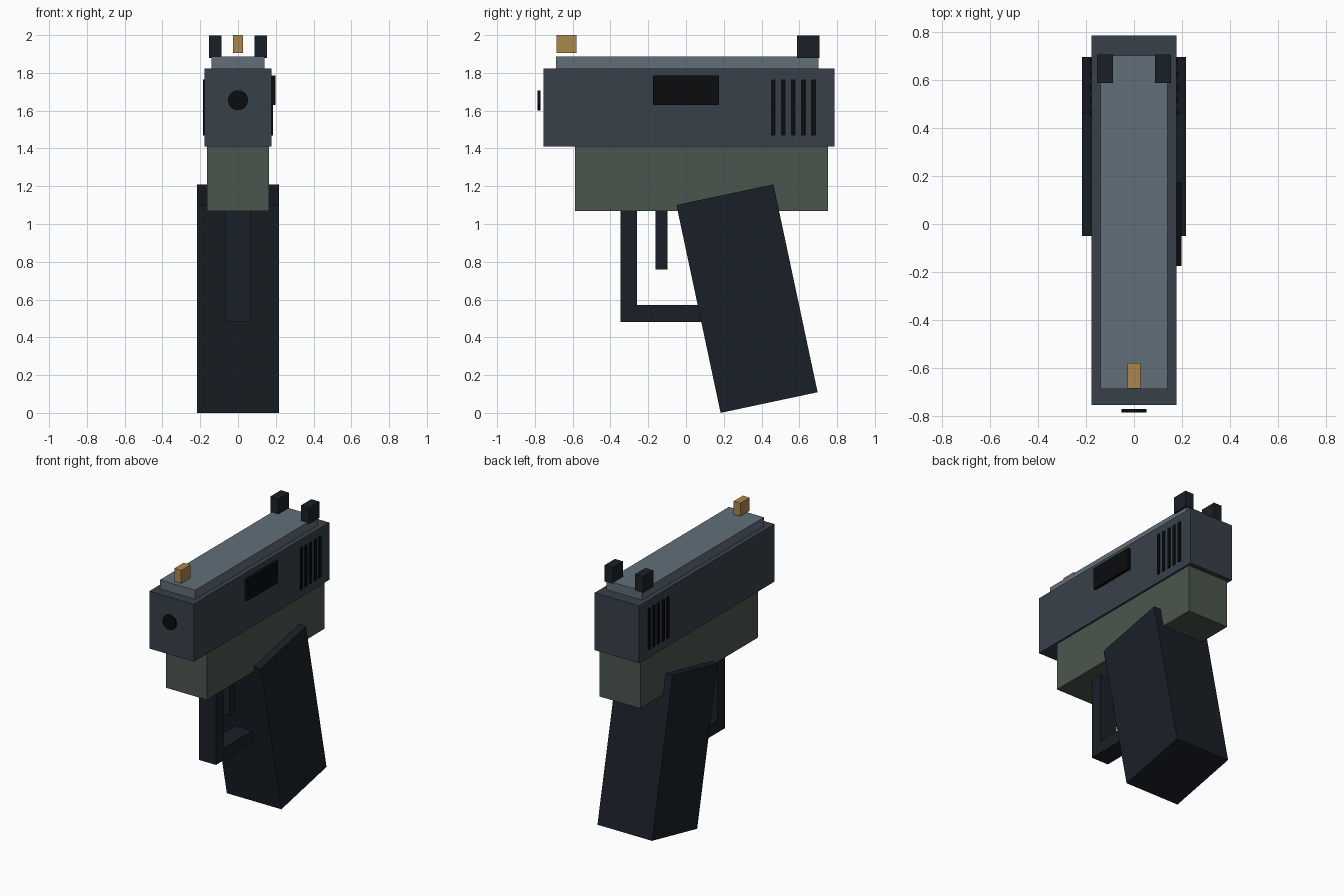
import bpy
from math import radians

if "Cube" in bpy.data.objects:
    bpy.data.objects.remove(bpy.data.objects["Cube"])


def material(name, rgb):
    # sRGB 0-255 to linear viewport colour
    m = bpy.data.materials.new(name)
    m.diffuse_color = [(c / 255) ** 2.2 for c in rgb] + [1.0]
    m.use_nodes = True
    m.node_tree.nodes["Principled BSDF"].inputs["Base Color"].default_value = m.diffuse_color
    return m


STEEL = material("steel", (58, 66, 74))
LIGHT_STEEL = material("light_steel", (98, 110, 120))
OLIVE = material("olive", (76, 86, 78))
POLYMER = material("polymer", (32, 37, 44))
BLACK = material("black", (18, 20, 22))
BRASS = material("brass", (170, 134, 80))


def box(name, x, y, z, mat, tilt=0):
    """Box from (min, max) ranges, optionally tilted about its centre."""
    spans = (x, y, z)
    bpy.ops.mesh.primitive_cube_add(size=1, location=[(a + b) / 2 for a, b in spans])
    ob = bpy.context.object
    ob.name = name
    for v in ob.data.vertices:
        for i, (a, b) in enumerate(spans):
            v.co[i] *= b - a
    ob.rotation_euler.x = radians(tilt)
    ob.data.materials.append(mat)
    return ob


# Upper body
box("slide", (-0.177, 0.177), (-0.755, 0.785), (1.41, 1.823), STEEL)
box("top_rib", (-0.14, 0.14), (-0.687, 0.702), (1.82, 1.888), LIGHT_STEEL)
box("frame", (-0.163, 0.163), (-0.588, 0.752), (1.068, 1.41), OLIVE)

# Raked grip
box("grip", (-0.217, 0.217), (0.0605, 0.5855), (0.0425, 1.1675), POLYMER, tilt=12)

# Trigger and guard
box("guard_post", (-0.068, 0.068), (-0.347, -0.26), (0.482, 1.08), POLYMER)
box("guard_bar", (-0.068, 0.068), (-0.26, 0.12), (0.482, 0.57), POLYMER)
box("trigger", (-0.045, 0.045), (-0.162, -0.098), (0.758, 1.08), POLYMER)

# Muzzle disc
bpy.ops.mesh.primitive_cylinder_add(vertices=20, radius=0.053, depth=0.014,
                                    location=(0, -0.778, 1.655),
                                    rotation=(radians(90), 0, 0))
muzzle = bpy.context.object
muzzle.name = "muzzle"
muzzle.data.materials.append(BLACK)

# Ejection port, right side only
box("ejection_port", (0.17, 0.198), (-0.176, 0.174), (1.63, 1.785), BLACK)

# Sights
box("front_sight", (-0.027, 0.027), (-0.685, -0.58), (1.905, 2.0), BRASS)
for side, label in ((-1, "left"), (1, "right")):
    box(f"rear_sight_{label}", sorted((side * 0.088, side * 0.154)),
        (0.588, 0.707), (1.88, 1.997), POLYMER)
    # Grip serrations at the rear of the slide
    for i in range(5):
        y = 0.463 + 0.053 * i
        box(f"serration_{label}_{i + 1}", sorted((side * 0.17, side * 0.184)),
            (y - 0.012, y + 0.012), (1.468, 1.765), BLACK)
